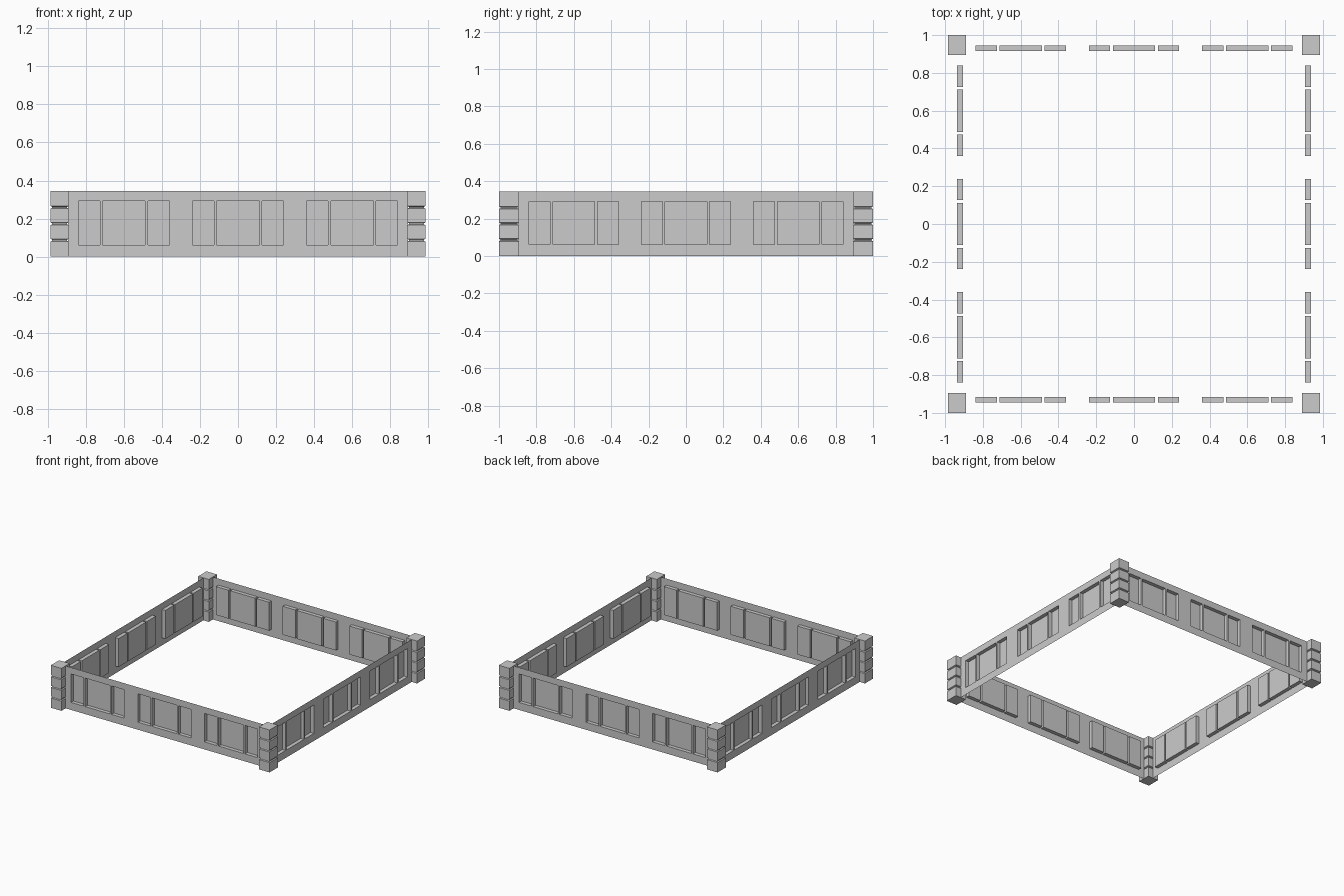
import bpy, bmesh
from math import pi
from mathutils import Matrix

if "Cube" in bpy.data.objects:
    bpy.data.objects.remove(bpy.data.objects["Cube"])

HEIGHT = 0.345
DEPTH = 0.03
Z_LEVELS = [0, 0.061, 0.292, HEIGHT]


def finish(bm, name):
    mesh = bpy.data.meshes.new(name)
    bm.to_mesh(mesh)
    bm.free()
    obj = bpy.data.objects.new(name, mesh)
    bpy.context.collection.objects.link(obj)
    return obj


# Thin wall sheet with three groups of three niches pressed inward
def wall(name, half_length, distance, angle):
    bm = bmesh.new()
    spans = []
    for c in (-0.6, 0, 0.6):
        spans += [(c - 0.239, c - 0.126), (c - 0.112, c + 0.112), (c + 0.126, c + 0.239)]
    us = [-half_length] + [u for s in spans for u in s] + [half_length]
    verts = [[bm.verts.new((u, -distance, z)) for z in Z_LEVELS] for u in us]
    niches = []
    for i in range(len(us) - 1):
        for j in range(3):
            f = bm.faces.new((verts[i][j], verts[i + 1][j], verts[i + 1][j + 1], verts[i][j + 1]))
            if j == 1 and i % 2 == 1:
                niches.append(f)
    pressed = bmesh.ops.extrude_discrete_faces(bm, faces=niches)["faces"]
    for f in pressed:
        bmesh.ops.translate(bm, verts=f.verts, vec=(0, DEPTH, 0))
    bmesh.ops.transform(bm, matrix=Matrix.Rotation(angle, 4, 'Z'), verts=bm.verts)
    finish(bm, name)


# Square corner post of four blocks separated by narrow grooves
def post(name, sx, sy):
    bm = bmesh.new()
    hx, hy, cx, cy = 0.0475, 0.053, 0.9365 * sx, 0.947 * sy
    profile = [(0, 0)]
    for k in (1, 2, 3):
        z = HEIGHT * k / 4
        profile += [(0, z - 0.007), (0.008, z - 0.003), (0.008, z + 0.003), (0, z + 0.007)]
    profile.append((0, HEIGHT))
    rings = [[bm.verts.new((cx + a * (hx - d), cy + b * (hy - d), z))
              for a, b in ((-1, -1), (1, -1), (1, 1), (-1, 1))] for d, z in profile]
    for lo, hi in zip(rings, rings[1:]):
        for i in range(4):
            j = (i + 1) % 4
            bm.faces.new((lo[i], lo[j], hi[j], hi[i]))
    bm.faces.new(rings[0][::-1])
    bm.faces.new(rings[-1])
    finish(bm, name)


wall("front_wall", 0.892, 0.946, 0)
wall("right_wall", 0.897, 0.9365, pi / 2)
wall("back_wall", 0.892, 0.946, pi)
wall("left_wall", 0.897, 0.9365, -pi / 2)

for sx, side in ((-1, "left"), (1, "right")):
    for sy, end in ((-1, "front"), (1, "back")):
        post(f"{end}_{side}_post", sx, sy)
